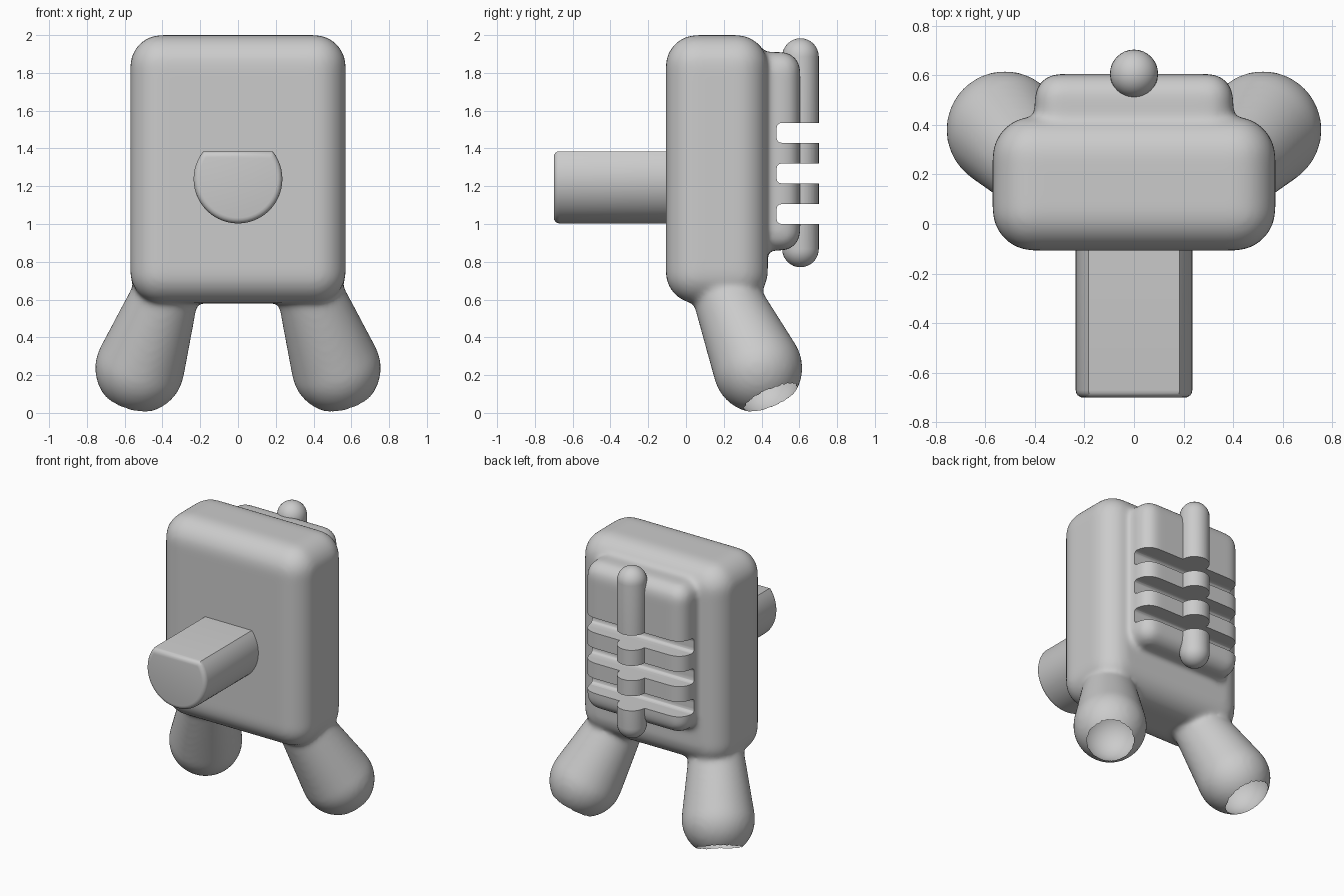
import bpy, bmesh, math
from mathutils import Vector

cube = bpy.data.objects.get("Cube")
if cube:
    bpy.data.objects.remove(cube, do_unlink=True)

grey = bpy.data.materials.new("plain grey")
grey.use_nodes = True
colour = (0.6, 0.6, 0.6, 1)
grey.diffuse_color = colour
grey.node_tree.nodes["Principled BSDF"].inputs["Base Color"].default_value = colour


def hull_of_balls(bm, balls, segments=32):
    """Add the convex skin around (centre, radius) balls."""
    part = bmesh.new()
    for centre, radius in balls:
        made = bmesh.ops.create_uvsphere(part, u_segments=segments, v_segments=segments // 2, radius=radius)
        bmesh.ops.translate(part, verts=made["verts"], vec=centre)
    bmesh.ops.delete(part, geom=part.edges[:], context="EDGES_FACES")
    result = bmesh.ops.convex_hull(part, input=part.verts[:])
    spare = {v for v in result["geom_interior"] + result["geom_unused"] if isinstance(v, bmesh.types.BMVert)}
    bmesh.ops.delete(part, geom=list(spare), context="VERTS")
    bmesh.ops.recalc_face_normals(part, faces=part.faces[:])
    mesh = bpy.data.meshes.new("temporary")
    part.to_mesh(mesh)
    part.free()
    bm.from_mesh(mesh)
    bpy.data.meshes.remove(mesh)


def rounded_box(bm, low, high, radius, segments=32):
    ends = [(a + radius, b - radius) for a, b in zip(low, high)]
    hull_of_balls(bm, [(Vector((x, y, z)), radius) for x in ends[0] for y in ends[1] for z in ends[2]], segments)


def make_object(name, bm):
    mesh = bpy.data.meshes.new(name)
    bm.to_mesh(mesh)
    bm.free()
    mesh.materials.append(grey)
    obj = bpy.data.objects.new(name, mesh)
    bpy.context.collection.objects.link(obj)
    return obj


def cut(obj, cutter):
    mod = obj.modifiers.new("cut " + cutter.name, "BOOLEAN")
    mod.operation = "DIFFERENCE"
    mod.solver = "EXACT"
    mod.object = cutter


def finish(obj, angle):
    bpy.ops.object.select_all(action="DESELECT")
    obj.select_set(True)
    bpy.context.view_layer.objects.active = obj
    for mod in list(obj.modifiers):
        bpy.ops.object.modifier_apply(modifier=mod.name)
    bpy.ops.object.shade_smooth_by_angle(angle=math.radians(angle))


# Torso, back plate and splayed legs, melted into one soft shape
hip, foot = Vector((0.33, 0.14, 0.78)), Vector((0.52, 0.38, 0.237))
bm = bmesh.new()
rounded_box(bm, (-0.57, -0.107, 0.58), (0.57, 0.433, 2.0), 0.165)
rounded_box(bm, (-0.4, 0.2, 0.86), (0.4, 0.605, 1.91), 0.1)
mirror = Vector((-1, 1, 1))
for side in (Vector((1, 1, 1)), mirror):
    hull_of_balls(bm, [(hip * side, 0.15), (foot * side, 0.237)], 40)
torso = make_object("torso_and_legs", bm)
remesh = torso.modifiers.new("blend", "REMESH")
remesh.mode = "VOXEL"
remesh.voxel_size = 0.016
soften = torso.modifiers.new("soften", "SMOOTH")
soften.factor = 0.5
soften.iterations = 14

# Ridge down the middle of the back
bm = bmesh.new()
hull_of_balls(bm, [(Vector((0, 0.606, z)), 0.097) for z in (0.868, 1.886)])
spine = make_object("back_ridge", bm)

# Horizontal slots through plate and ridge
bm = bmesh.new()
for z in (1.0, 1.215, 1.43):
    rounded_box(bm, (-0.6, 0.48, z), (0.6, 0.9, z + 0.105), 0.025, 12)
slots = make_object("slot_cutter", bm)

# Hollow sockets in the soles
bm = bmesh.new()
for side in (Vector((1, 1, 1)), mirror):
    hull_of_balls(bm, [((foot + (foot - hip).normalized() * 0.05) * side, 0.2)])
sockets = make_object("socket_cutter", bm)

cut(torso, slots)
cut(torso, sockets)
cut(spine, slots)
for helper in (slots, sockets):
    helper.hide_render = True
finish(torso, 40)
finish(spine, 40)
for helper in (slots, sockets):
    bpy.data.objects.remove(helper, do_unlink=True)

# Front peg: round with a flat on top
bm = bmesh.new()
radius, flat, steps = 0.235, math.asin(0.147 / 0.235), 40
ring = []
for i in range(steps + 1):
    a = math.pi - flat + (math.pi + 2 * flat) * i / steps
    ring.append(bm.verts.new((radius * math.cos(a), -0.7, 1.238 + radius * math.sin(a))))
front = bm.faces.new(ring)
bmesh.ops.solidify(bm, geom=[front], thickness=0.0)
bm.clear()
ring = []
for i in range(steps + 1):
    a = math.pi - flat + (math.pi + 2 * flat) * i / steps
    ring.append(bm.verts.new((radius * math.cos(a), 0.0, 1.238 + radius * math.sin(a))))
base = bm.faces.new(ring)
made = bmesh.ops.extrude_face_region(bm, geom=[base], use_keep_orig=True)["geom"]
tip = [g for g in made if isinstance(g, bmesh.types.BMVert)]
bmesh.ops.translate(bm, verts=tip, vec=(0, -0.7, 0))
bmesh.ops.recalc_face_normals(bm, faces=bm.faces[:])
rim = [e for e in bm.edges if all(v in tip for v in e.verts)]
bmesh.ops.bevel(bm, geom=rim, offset=0.03, segments=4, profile=0.5, affect="EDGES")
finish(make_object("front_peg", bm), 35)
